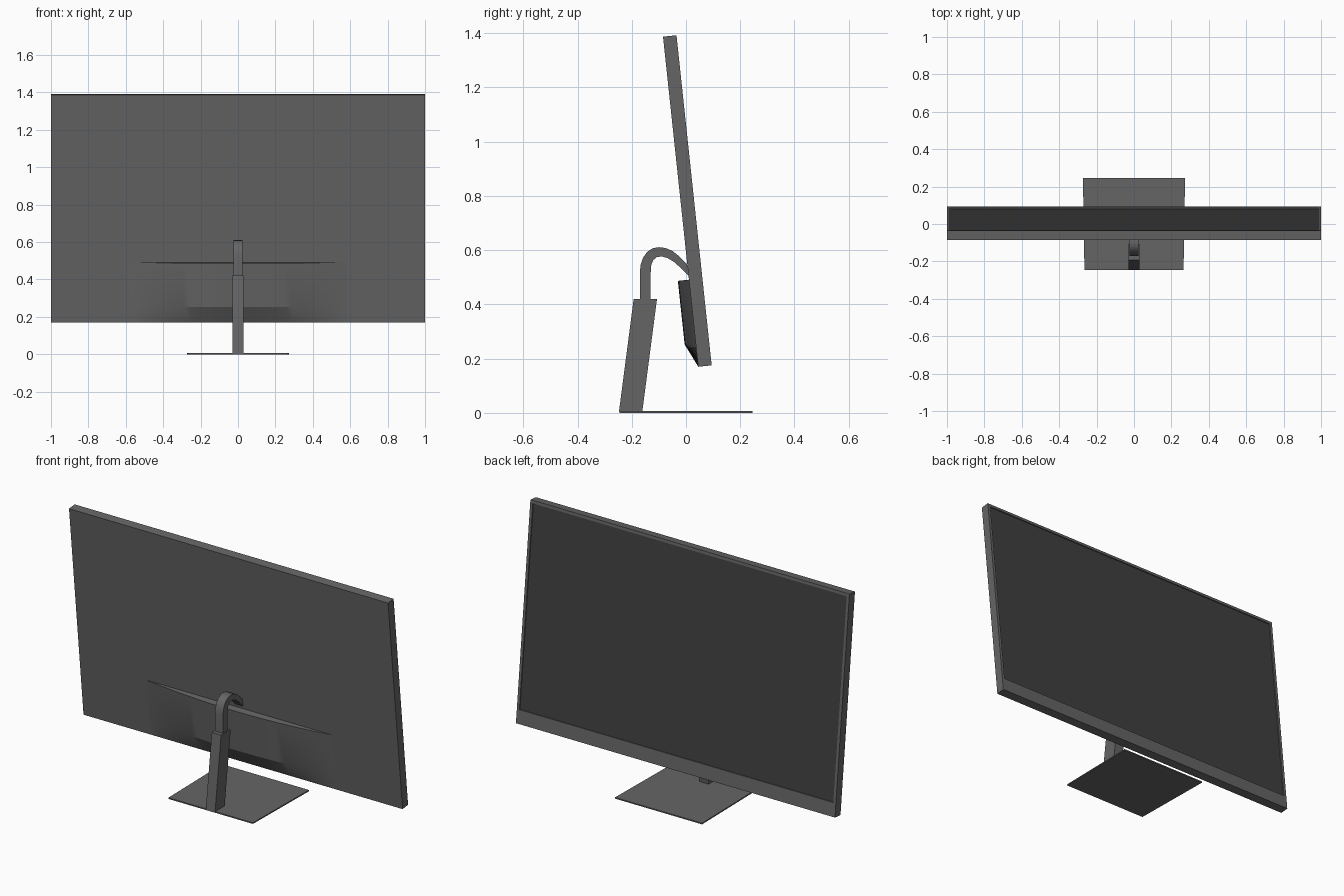
import bpy, bmesh, math
from mathutils import Vector

if "Cube" in bpy.data.objects:
    bpy.data.objects.remove(bpy.data.objects["Cube"])


def material(name, v):
    m = bpy.data.materials.new(name)
    m.diffuse_color = (v, v, v, 1)
    m.use_nodes = True
    m.node_tree.nodes["Principled BSDF"].inputs["Base Color"].default_value = m.diffuse_color
    return m


BODY = material("dark_grey", 0.13)
SCREEN = material("screen_black", 0.05)


def finish(name, bm, mat=BODY, smooth=None):
    bmesh.ops.recalc_face_normals(bm, faces=bm.faces)
    me = bpy.data.meshes.new(name)
    bm.to_mesh(me)
    bm.free()
    ob = bpy.data.objects.new(name, me)
    bpy.context.collection.objects.link(ob)
    me.materials.append(mat)
    if smooth:
        bpy.ops.object.select_all(action='DESELECT')
        ob.select_set(True)
        bpy.context.view_layer.objects.active = ob
        bpy.ops.object.shade_smooth_by_angle(angle=math.radians(smooth))
    return ob


def loft(sections, closed=True):
    # joins equal-length point loops, capping both ends when closed
    bm = bmesh.new()
    rows = [[bm.verts.new(p) for p in s] for s in sections]
    n = len(rows[0])
    for a, b in zip(rows, rows[1:]):
        for i in range(n if closed else n - 1):
            j = (i + 1) % n
            bm.faces.new((a[i], a[j], b[j], b[i]))
    if closed:
        bm.faces.new(rows[0])
        bm.faces.new(rows[-1])
    return bm


def side_profile(pts, half):
    # side outline (y, z) extruded across x
    return loft([[(x, y, z) for y, z in pts] for x in (-half, half)])


# tilted panel frame: s runs up the back, d goes out from the back
UP = Vector((0, -0.106, 0.9944))
OUT = Vector((0, -0.9944, -0.106))
ORIGIN = Vector((0, 0.045, 0.17))


def on_panel(x, s, d):
    return ORIGIN + Vector((x, 0, 0)) + UP * s + OUT * d


def rect(x, s0, s1, d):
    return [on_panel(-x, s0, d), on_panel(x, s0, d), on_panel(x, s1, d), on_panel(-x, s1, d)]


# display housing with a recessed front
H, T = 1.224, 0.05
finish("display_housing", loft([
    rect(1, 0, H, 0), rect(1, 0, H, -T),
    rect(0.984, 0.078, H - 0.016, -T), rect(0.984, 0.078, H - 0.016, -T + 0.006)]))

# screen pane in the recess
bm = bmesh.new()
bm.faces.new([bm.verts.new(p) for p in rect(0.984, 0.078, H - 0.016, -T + 0.0055)])
pane = finish("screen", bm, SCREEN)
if pane.data.polygons[0].normal.y < 0:
    pane.data.flip_normals()

# bulge on the back, thickest in the middle and fading to the sides
sections = []
for i in range(33):
    x = -0.58 + 1.16 * i / 32
    d = 0.041 * (1 - (x / 0.58) ** 2)
    sections.append([on_panel(x, s, e) for s, e in
                     ((0.323, -0.002), (0.323, d), (0.087, d), (0.001, 0), (0.001, -0.002))])
finish("back_bulge", loft(sections), smooth=20)

# base plate, slightly wider at the screen side
finish("base_plate", loft([
    [(-0.265, -0.245, z), (0.265, -0.245, z), (0.273, 0.246, z), (-0.273, 0.246, z)]
    for z in (0, 0.007)]))

# leaning column
finish("column", side_profile([(-0.247, 0.006), (-0.161, 0.006), (-0.107, 0.42), (-0.193, 0.42)], 0.029))

# curved neck: inner and outer edges as one outline
outer = [(-0.17, 0.41), (-0.17, 0.52), (-0.167, 0.547), (-0.158, 0.573), (-0.143, 0.594),
         (-0.123, 0.607), (-0.1, 0.611), (-0.075, 0.608), (-0.05, 0.597), (-0.025, 0.577), (0.004, 0.548)]
inner = [(0.01, 0.505), (-0.022, 0.537), (-0.045, 0.557), (-0.068, 0.571), (-0.09, 0.577),
         (-0.108, 0.574), (-0.121, 0.563), (-0.128, 0.546), (-0.13, 0.52), (-0.13, 0.41)]
finish("neck", side_profile(outer + inner, 0.025), smooth=30)
